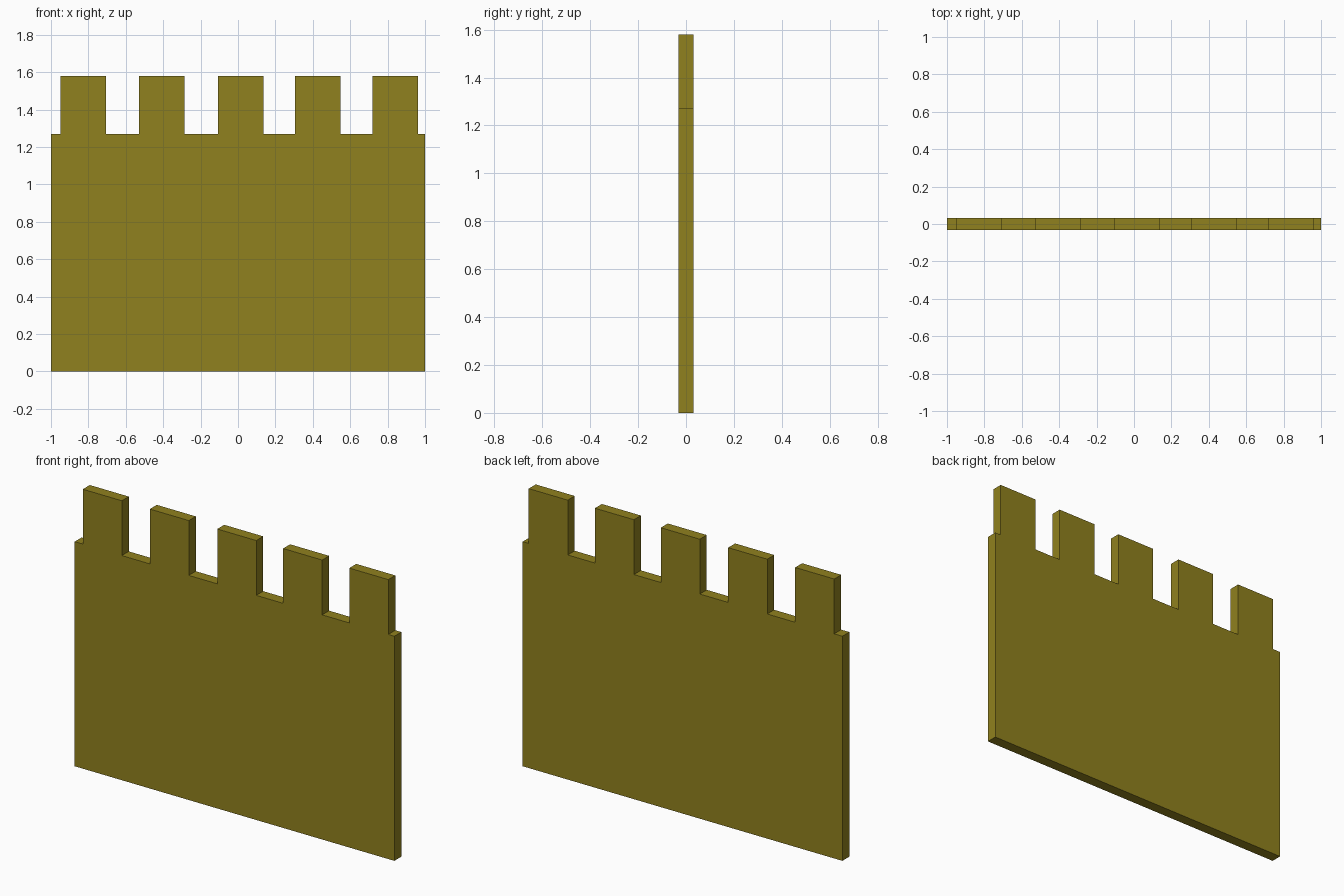
import bpy
import bmesh

if "Cube" in bpy.data.objects:
    bpy.data.objects.remove(bpy.data.objects["Cube"])

HALF_WIDTH = 1.0
HALF_DEPTH = 0.031
WALL_TOP = 1.27
MERLON_TOP = 1.58
MERLON_HALF = 0.122
MERLON_CENTRES = [-0.827, -0.408, 0.014, 0.426, 0.840]

# Outline of the wall: base, then the battlements from right to left
outline = [(-HALF_WIDTH, 0), (HALF_WIDTH, 0), (HALF_WIDTH, WALL_TOP)]
for c in reversed(MERLON_CENTRES):
    right, left = c + MERLON_HALF, c - MERLON_HALF
    outline += [(right, WALL_TOP), (right, MERLON_TOP),
                (left, MERLON_TOP), (left, WALL_TOP)]
outline.append((-HALF_WIDTH, WALL_TOP))

# Extrude the outline from front to back
bm = bmesh.new()
front = bm.faces.new([bm.verts.new((x, -HALF_DEPTH, z)) for x, z in outline])
result = bmesh.ops.extrude_face_region(bm, geom=[front], use_keep_orig=True)
back = [g for g in result["geom"] if isinstance(g, bmesh.types.BMVert)]
bmesh.ops.translate(bm, verts=back, vec=(0, 2 * HALF_DEPTH, 0))
bmesh.ops.recalc_face_normals(bm, faces=bm.faces)

mesh = bpy.data.meshes.new("battlement_wall")
bm.to_mesh(mesh)
bm.free()
wall = bpy.data.objects.new("battlement_wall", mesh)
bpy.context.collection.objects.link(wall)

# Olive paint
olive = bpy.data.materials.new("olive")
olive.diffuse_color = (0.28, 0.22, 0.013, 1)
olive.use_nodes = True
olive.node_tree.nodes["Principled BSDF"].inputs["Base Color"].default_value = olive.diffuse_color
mesh.materials.append(olive)
